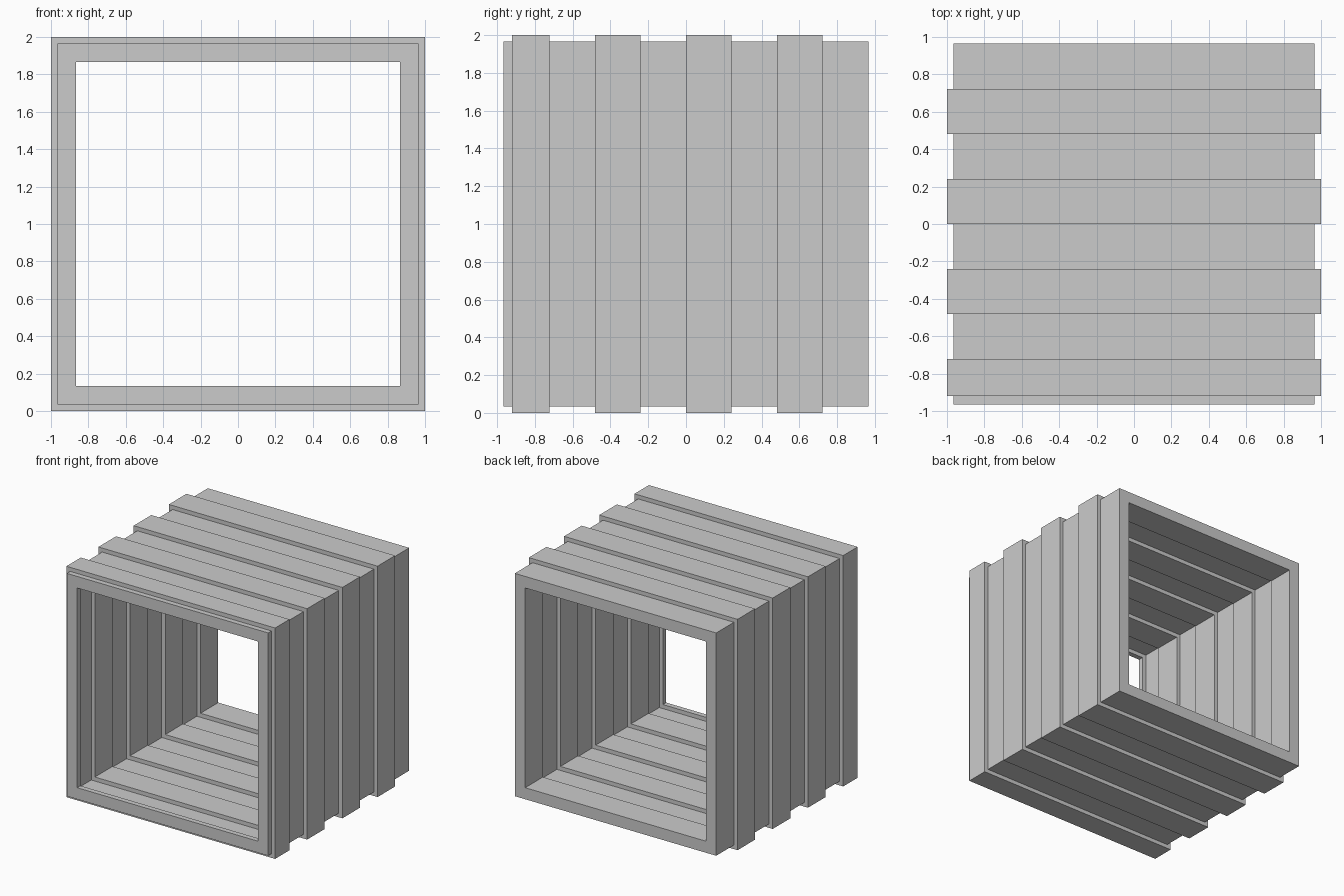
import bpy
import bmesh

cube = bpy.data.objects.get("Cube")
if cube:
    bpy.data.objects.remove(cube, do_unlink=True)

grey = bpy.data.materials.new("light_grey")
grey.use_nodes = True
colour = (0.6, 0.6, 0.6, 1)
grey.diffuse_color = colour
grey.node_tree.nodes["Principled BSDF"].inputs["Base Color"].default_value = colour

WALL = 0.1
CORNERS = ((-1, -1), (1, -1), (1, 1), (-1, 1))


def square_frame(name, half, y0, y1):
    """Open square frame of constant wall thickness, running along y."""
    bm = bmesh.new()
    loops = [[bm.verts.new((sx * r, y, 1 + sz * r)) for sx, sz in CORNERS]
             for r, y in ((half, y0), (half, y1), (half - WALL, y1), (half - WALL, y0))]
    for a, b in zip(loops, loops[1:] + loops[:1]):
        for i in range(4):
            j = (i + 1) % 4
            bm.faces.new((a[i], a[j], b[j], b[i]))
    bmesh.ops.recalc_face_normals(bm, faces=bm.faces)
    mesh = bpy.data.meshes.new(name)
    bm.to_mesh(mesh)
    bm.free()
    mesh.materials.append(grey)
    obj = bpy.data.objects.new(name, mesh)
    bpy.context.collection.objects.link(obj)


# Alternating narrow and wide frames, front to back
edges = (-0.965, -0.92, -0.723, -0.482, -0.241, 0, 0.241, 0.482, 0.723, 0.965)
for n, (y0, y1) in enumerate(zip(edges, edges[1:])):
    wide = n % 2
    square_frame(f"{'wide' if wide else 'narrow'}_frame_{n + 1}",
                 1.0 if wide else 0.965, y0, y1)
